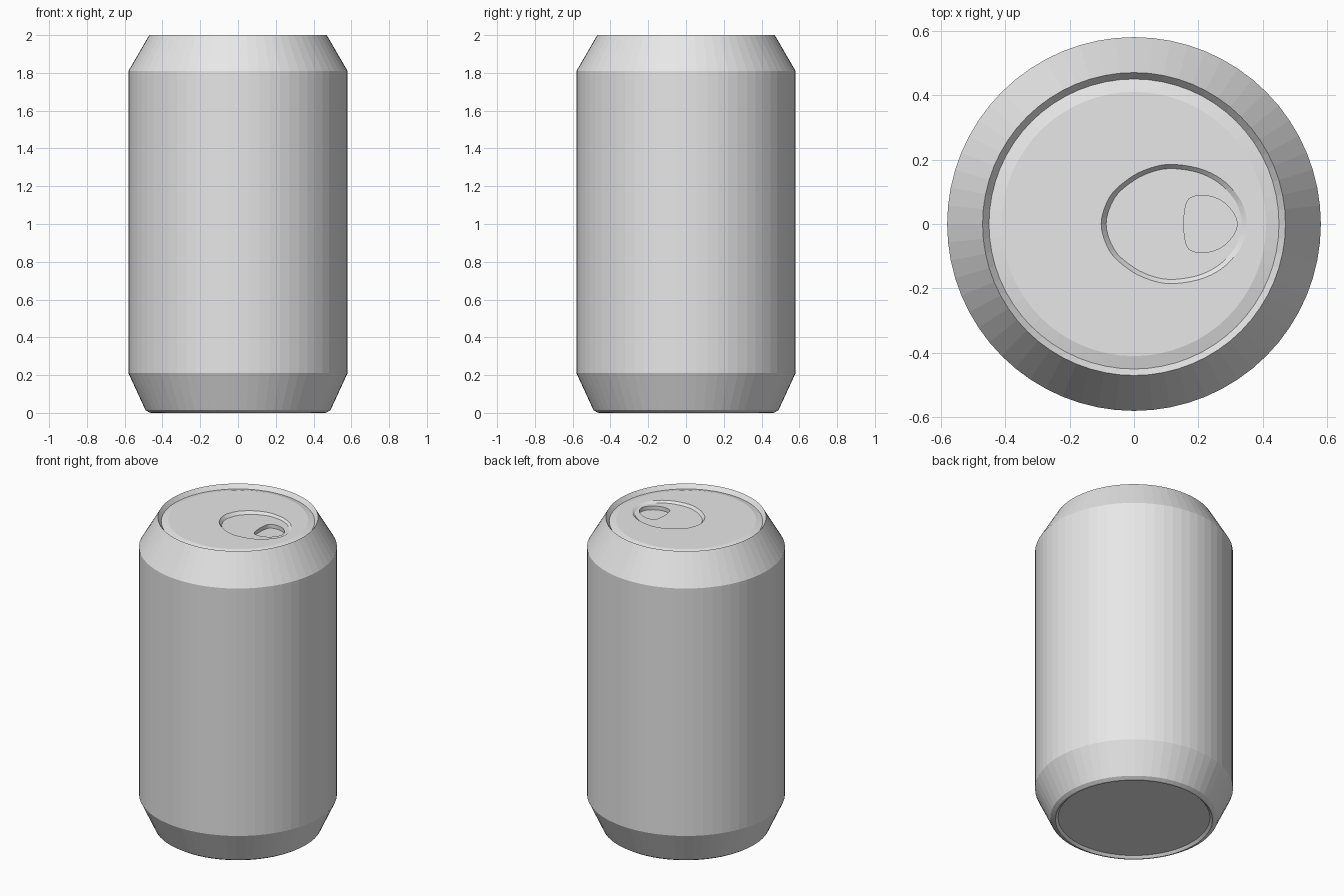
import bpy, bmesh, math
from mathutils import Vector

if "Cube" in bpy.data.objects:
    bpy.data.objects.remove(bpy.data.objects["Cube"], do_unlink=True)

SIDES = 64
PANEL_Z = 1.985
PANEL_R = 0.41

metal = bpy.data.materials.new("plain_grey_metal")
metal.use_nodes = True
grey = (0.8, 0.8, 0.8, 1.0)
metal.diffuse_color = grey
metal.node_tree.nodes["Principled BSDF"].inputs["Base Color"].default_value = grey


def add_ring(bm, points):
    return [bm.verts.new(p) for p in points]


def circle(radius, z):
    angles = [2 * math.pi * i / SIDES for i in range(SIDES)]
    return [Vector((radius * math.cos(a), radius * math.sin(a), z)) for a in angles]


def bridge(bm, first, second):
    n = len(first)
    for i in range(n):
        j = (i + 1) % n
        bm.faces.new((first[i], first[j], second[j], second[i]))


def fill_between(bm, *rings):
    """Fill the flat area bounded by the rings, facing upward."""
    edges = []
    for ring in rings:
        for i, v in enumerate(ring):
            w = ring[(i + 1) % len(ring)]
            edges.append(bm.edges.get((v, w)) or bm.edges.new((v, w)))
    made = bmesh.ops.triangle_fill(bm, edges=edges, use_beauty=True, normal=(0, 0, 1))
    for f in made["geom"]:
        if isinstance(f, bmesh.types.BMFace):
            f.normal_update()
            if f.normal.z < 0:
                f.normal_flip()


def smooth_outline(half, samples=4):
    """Mirror a half outline in y and round it, running anticlockwise."""
    loop = [Vector(p) for p in half] + [Vector((x, -y)) for x, y in half[-2:0:-1]]
    n = len(loop)
    out = []
    for i in range(n):
        a, b, c, d = (loop[(i + k) % n] for k in (-1, 0, 1, 2))
        for s in range(samples):
            t = s / samples
            out.append(0.5 * (2 * b + (c - a) * t + (2 * a - 5 * b + 4 * c - d) * t * t
                              + (3 * b - a - 3 * c + d) * t ** 3))
    return out


def finish(bm, name):
    mesh = bpy.data.meshes.new(name)
    bm.to_mesh(mesh)
    bm.free()
    mesh.materials.append(metal)
    obj = bpy.data.objects.new(name, mesh)
    bpy.context.collection.objects.link(obj)
    return obj


# Can body: turned profile from the recessed base up to the lid panel edge
profile = [(0.445, 0.015), (0.46, 0.0), (0.47, 0.002), (0.49, 0.015), (0.58, 0.21),
           (0.58, 1.81), (0.47, 2.0), (0.45, 1.974), (PANEL_R, PANEL_Z)]
bm = bmesh.new()
rings = [add_ring(bm, circle(r, z)) for r, z in profile]
bm.faces.new(list(reversed(rings[0])))
for lower, upper in zip(rings, rings[1:]):
    bridge(bm, lower, upper)
finish(bm, "can_body")

# Lid panel: egg-shaped recess that grows shallower toward the mouth
recess_half = [(0.35, 0), (0.343, 0.045), (0.32, 0.09), (0.27, 0.14), (0.2, 0.173),
               (0.11, 0.185), (0.04, 0.17), (-0.02, 0.138), (-0.075, 0.085), (-0.102, 0)]
mouth_half = [(0.32, 0), (0.31, 0.032), (0.28, 0.066), (0.24, 0.085), (0.2, 0.088),
              (0.17, 0.077), (0.158, 0.045), (0.155, 0)]
recess = smooth_outline(recess_half)
mouth = smooth_outline(mouth_half)
center = Vector((0.12, 0))


def floor_point(p):
    return Vector((p.x, p.y, PANEL_Z - 0.017 + 0.027 * (p.x - 0.05)))


bm = bmesh.new()
panel_edge = add_ring(bm, circle(PANEL_R, PANEL_Z))
recess_top = add_ring(bm, [Vector((p.x, p.y, PANEL_Z)) for p in recess])
recess_floor = add_ring(bm, [floor_point(center + (p - center) * 0.93) for p in recess])
mouth_top = add_ring(bm, [floor_point(p) for p in mouth])
mouth_floor = add_ring(bm, [floor_point(p) - Vector((0, 0, 0.025)) for p in mouth])
bridge(bm, recess_top, recess_floor)
bridge(bm, mouth_top, mouth_floor)
fill_between(bm, panel_edge, recess_top)
fill_between(bm, recess_floor, mouth_top)
bm.faces.new(mouth_floor)
finish(bm, "lid_panel")
